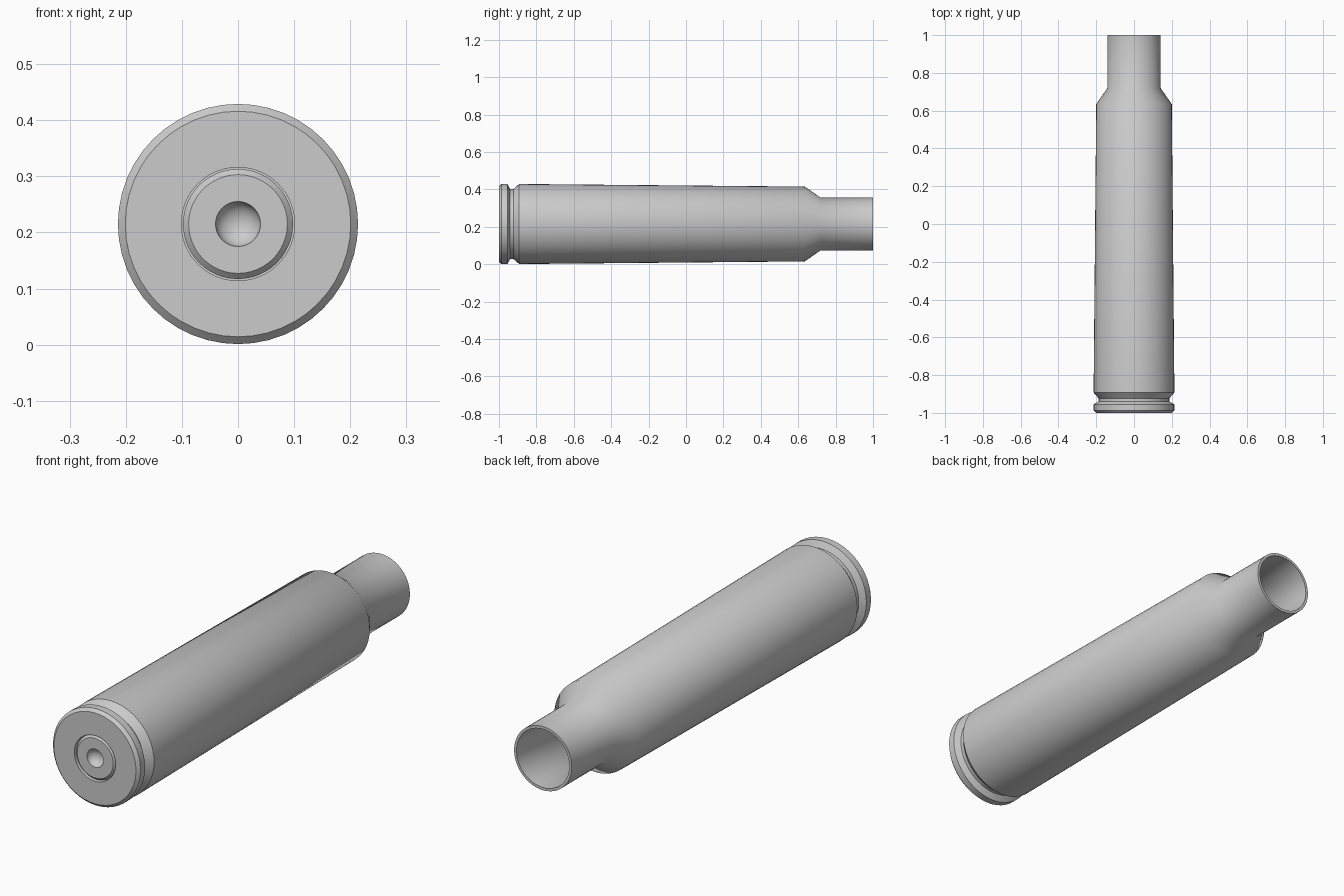
import bpy
import bmesh
import math
from mathutils import Matrix, Vector

cube = bpy.data.objects.get("Cube")
if cube:
    bpy.data.objects.remove(cube, do_unlink=True)

SEGMENTS = 48
AXIS_HEIGHT = 0.215

metal = bpy.data.materials.new("grey_metal")
metal.use_nodes = True
metal.diffuse_color = (0.6, 0.6, 0.6, 1)
metal.node_tree.nodes["Principled BSDF"].inputs["Base Color"].default_value = (0.6, 0.6, 0.6, 1)


def lathe(name, profile):
    """Turn a (y, radius) profile around the lengthwise axis."""
    bm = bmesh.new()
    verts = [bm.verts.new((0, y, r)) for y, r in profile]
    edges = [bm.edges.new(pair) for pair in zip(verts, verts[1:])]
    bmesh.ops.spin(bm, geom=verts + edges, cent=(0, 0, 0), axis=(0, 1, 0),
                   angle=math.tau, steps=SEGMENTS, use_duplicate=False)
    bmesh.ops.remove_doubles(bm, verts=bm.verts, dist=0.0001)
    bmesh.ops.dissolve_degenerate(bm, edges=bm.edges, dist=0.0001)
    bmesh.ops.recalc_face_normals(bm, faces=bm.faces)
    bmesh.ops.transform(bm, matrix=Matrix.Translation(Vector((0, 0, AXIS_HEIGHT))), verts=bm.verts)
    mesh = bpy.data.meshes.new(name)
    bm.to_mesh(mesh)
    bm.free()
    mesh.materials.append(metal)
    obj = bpy.data.objects.new(name, mesh)
    bpy.context.collection.objects.link(obj)
    bpy.ops.object.select_all(action='DESELECT')
    obj.select_set(True)
    bpy.context.view_layer.objects.active = obj
    bpy.ops.object.shade_smooth_by_angle(angle=math.radians(38))
    return obj


# Hollow case: pocket, rim, groove, tapered body, shoulder, neck, inside wall
pocket = [(-0.87, 0), (-0.87, 0.101), (-1, 0.101)]
rim = [(-1, 0.201), (-0.987, 0.214), (-0.955, 0.214)]
groove = [(-0.94, 0.187), (-0.923, 0.187), (-0.892, 0.214)]
body = [(0.635, 0.2), (0.72, 0.141), (1, 0.141)]
inside = [(1, 0.129), (0.715, 0.129), (0.63, 0.187), (-0.7, 0.18), (-0.78, 0.14), (-0.8, 0)]
lathe("case", pocket + rim + groove + body + inside)

# Chamfered end cap with a round dimple
DIMPLE = 0.04
dimple = [(-0.998 + DIMPLE * 0.8 * math.cos(a), DIMPLE * math.sin(a))
          for a in (math.pi / 2 * i / 8 for i in range(9))]
lathe("end_cap", dimple + [(-0.998, 0.088), (-0.988, 0.098), (-0.87, 0.098), (-0.87, 0)])
